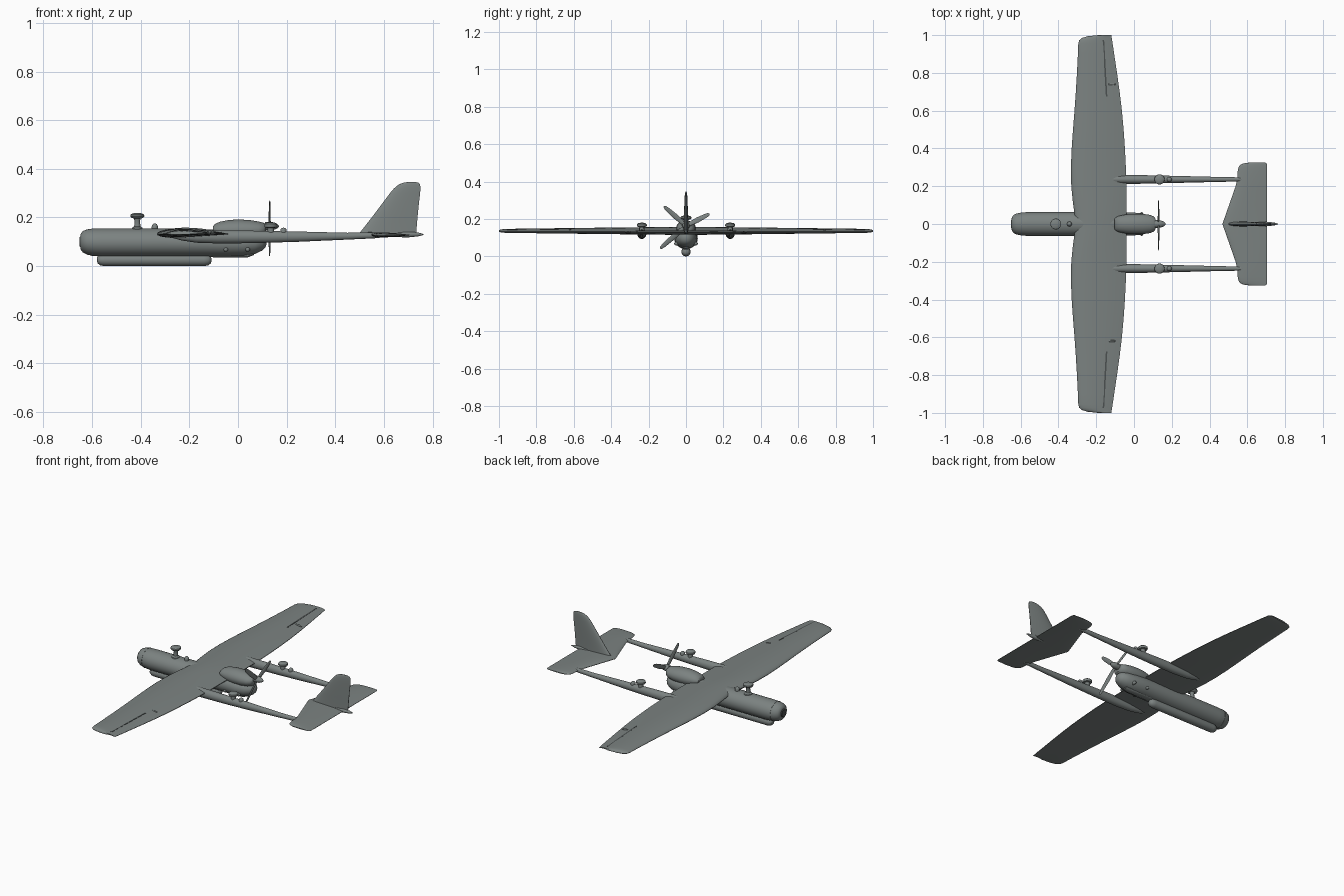
import bpy, bmesh, math
from mathutils import Vector


def material(name, rgb):
    m = bpy.data.materials.new(name)
    m.diffuse_color = (*rgb, 1)
    return m


GREY = material("airframe grey", (0.20, 0.225, 0.22))
DARK = material("dark grey", (0.07, 0.08, 0.08))


def loft(name, rings, mat=GREY, angle=40):
    """Skin a list of equal-length rings and cap both ends."""
    bm = bmesh.new()
    vs = [[bm.verts.new(p) for p in r] for r in rings]
    n = len(vs[0])
    for a, b in zip(vs, vs[1:]):
        for i in range(n):
            j = (i + 1) % n
            bm.faces.new((a[i], a[j], b[j], b[i]))
    bm.faces.new(vs[0])
    bm.faces.new(vs[-1])
    bmesh.ops.recalc_face_normals(bm, faces=bm.faces)
    me = bpy.data.meshes.new(name)
    bm.to_mesh(me)
    bm.free()
    me.materials.append(mat)
    me.shade_smooth()
    me.set_sharp_from_angle(angle=math.radians(angle))
    ob = bpy.data.objects.new(name, me)
    bpy.context.collection.objects.link(ob)
    return ob


def ellipse(c, u, v, n=32):
    c, u, v = Vector(c), Vector(u), Vector(v)
    return [c + u * math.cos(2 * math.pi * i / n) + v * math.sin(2 * math.pi * i / n)
            for i in range(n)]


def body(name, stations, y=0, mat=GREY):
    """Body along x from (x, z centre, half width, half height)."""
    return loft(name, [ellipse((x, y, z), (0, w, 0), (0, 0, h)) for x, z, w, h in stations], mat)


def turned(name, x, y, profile, mat=GREY):
    """Upright turned part from (radius, z)."""
    return loft(name, [ellipse((x, y, z), (r, 0, 0), (0, r, 0), 24) for r, z in profile], mat)


def dome(name, x, y, z, r, h, mat=GREY):
    return turned(name, x, y, [(r, z - h)] + [(r * math.cos(a), z + h * math.sin(a))
                  for a in (0, .4, .8, 1.2, 1.5)], mat)


def airfoil(le, te, thick, camber=0.0, n=14):
    """Closed aerofoil outline as (x, offset) pairs."""
    def half(s):
        return thick * 5 * (.2969 * math.sqrt(s) - .126 * s - .3516 * s ** 2
                            + .2843 * s ** 3 - .1015 * s ** 4) + thick * .04 * s
    ss = [.5 - .5 * math.cos(math.pi * i / n) for i in range(n + 1)]
    up = [(le + (te - le) * s, camber * 4 * s * (1 - s) + half(s)) for s in ss]
    lo = [(le + (te - le) * s, camber * 4 * s * (1 - s) - half(s)) for s in ss[1:]]
    return up + lo[::-1]


def wing(name, half, z, camber):
    """Symmetric surface from (y, leading x, trailing x, thickness)."""
    full = [(-y, a, b, t) for y, a, b, t in reversed(half) if y > 0] + half
    return loft(name, [[(x, y, z + o) for x, o in airfoil(a, b, t, camber)] for y, a, b, t in full])


# Fuselage, nose window, belly strip and underslung pod
body("fuselage", [(-.648, .1, .028, .026), (-.646, .1, .036, .034), (-.638, .1, .047, .044),
                  (-.62, .099, .056, .052), (-.595, .098, .061, .056), (-.56, .097, .063, .058),
                  (-.3, .097, .063, .058), (-.05, .094, .062, .055), (.02, .092, .059, .052),
                  (.07, .094, .05, .044), (.1, .097, .037, .033), (.113, .099, .022, .022),
                  (.118, .1, .008, .008)])
body("nose_window", [(-.652, .1, .02, .019), (-.646, .1, .026, .025)], mat=DARK)
body("nose_seam", [(-.602, .098, .0612, .0563), (-.599, .098, .0617, .0567)])
body("belly_strip", [(-.13, .045, .016, .005), (-.1, .044, .02, .008),
                     (.04, .044, .02, .008), (.065, .05, .014, .005)])
body("underslung_pod", [(-.58, .028, .008, .008), (-.577, .026, .016, .015),
                        (-.566, .025, .022, .022), (-.55, .025, .025, .025),
                        (-.14, .025, .025, .025), (-.122, .025, .022, .022),
                        (-.112, .025, .014, .014), (-.109, .025, .006, .006)])

# Main wing
wing("main_wing", [(0, -.312, -.04, .042), (.05, -.315, -.04, .042), (.12, -.324, -.04, .04),
                   (.2, -.332, -.04, .038), (.3, -.334, -.043, .036), (.4, -.33, -.048, .034),
                   (.5, -.323, -.055, .032), (.6, -.315, -.064, .029), (.7, -.308, -.076, .027),
                   (.8, -.302, -.09, .024), (.9, -.297, -.105, .022), (.955, -.295, -.113, .02),
                   (.973, -.29, -.116, .018), (.985, -.276, -.118, .015),
                   (.994, -.245, -.119, .011), (1.0, -.19, -.12, .006)], .132, .005)

# Aileron hinge lines and control horns
for s in (1, -1):
    loft("aileron_hinge_line", [[(x - .004, s * y, z - .004), (x + .004, s * y, z - .004),
                                 (x + .004, s * y, z + .001), (x - .004, s * y, z + .001)]
                                for x, y, z in ((-.145, .675, .1455), (-.162, .975, .141))], DARK)
    hy = .74 if s > 0 else -.62
    body("aileron_horn", [(-.14, .139, .002, .002), (-.13, .142, .005, .005),
                          (-.105, .14, .005, .005), (-.095, .137, .002, .002)], hy)

# Engine cowling and spinner
body("engine_cowling", [(-.102, .15, .03, .014), (-.095, .15, .037, .023), (-.075, .148, .044, .034),
                        (-.04, .147, .051, .042), (0, .147, .054, .045), (.05, .147, .053, .042),
                        (.085, .148, .048, .035), (.105, .15, .04, .028), (.115, .153, .027, .02)])
body("spinner", [(.11, .163, .02, .018), (.13, .164, .02, .018), (.145, .164, .018, .016),
                 (.16, .164, .011, .01), (.168, .164, .003, .003)])

# Propeller blades, from the hub to the tip position seen from behind
hub = Vector((.13, 0, .163))
for ty, tz in ((.125, .227), (-.118, .268), (-.138, .042)):
    tip = Vector((.13, ty, tz))
    d = (tip - hub).normalized()
    chord = d.cross(Vector((1, 0, 0)))
    loft("propeller_blade", [ellipse(hub.lerp(tip, t), chord * w + Vector((w * .2, 0, 0)),
                                     (th, 0, 0), 12)
                             for t, w, th in ((0, .008, .005), (.2, .011, .004), (.5, .014, .003),
                                              (.85, .011, .002), (.96, .008, .002), (1, .003, .001))])

# Tail booms with their domes
for s in (1, -1):
    y = s * .236
    body("tail_boom", [(-.29, .126, .003, .003), (-.27, .125, .009, .009), (-.23, .123, .016, .018),
                       (-.17, .121, .021, .025), (-.08, .12, .024, .027), (.03, .12, .023, .026),
                       (.12, .12, .021, .024), (.25, .121, .018, .021), (.45, .123, .013, .014),
                       (.56, .126, .011, .012), (.62, .127, .006, .006)], y)
    turned("boom_antenna", .135, y, [(.014, .135), (.014, .157), (.024, .159), (.027, .164),
                                     (.026, .172), (.018, .178), (.006, .18)])
    dome("boom_beacon", .187, y, .146, .013, .012)

# Tailplane, fin and tail cone
wing("tailplane", [(0, .468, .705, .022), (.1, .503, .705, .021), (.2, .538, .705, .02),
                   (.24, .547, .705, .019), (.28, .549, .705, .017), (.3, .553, .705, .015),
                   (.314, .563, .704, .012), (.321, .58, .702, .009), (.326, .615, .695, .005)],
     .128, 0)
loft("fin", [[(x, o, z) for x, o in airfoil(a, b, t)] for z, a, b, t in
             ((.125, .488, .732, .026), (.14, .503, .733, .024), (.2, .55, .738, .022),
              (.26, .595, .744, .019), (.3, .625, .749, .016), (.32, .642, .75, .014),
              (.334, .659, .749, .011), (.342, .677, .744, .008), (.346, .7, .73, .004))])
body("tail_cone", [(.6, .13, .003, .003), (.65, .13, .011, .011), (.7, .13, .012, .012),
                   (.74, .13, .008, .008), (.763, .13, .002, .002)])

# Mushroom antenna and beacon on the fuselage roof
turned("roof_antenna", -.414, 0, [(.024, .147), (.022, .157), (.013, .163), (.011, .185),
                                  (.014, .195), (.025, .199), (.029, .205), (.028, .212),
                                  (.018, .217), (.006, .218)])
dome("roof_beacon", -.342, 0, .16, .013, .016)

# Small fittings low on the fuselage sides
for s in (1, -1):
    for x in (-.05, .04):
        loft("side_fitting", [ellipse((x, s * yy, .068), (r, 0, 0), (0, 0, r), 16)
                              for yy, r in ((.035, .009), (.056, .009), (.061, .006), (.063, .002))])
